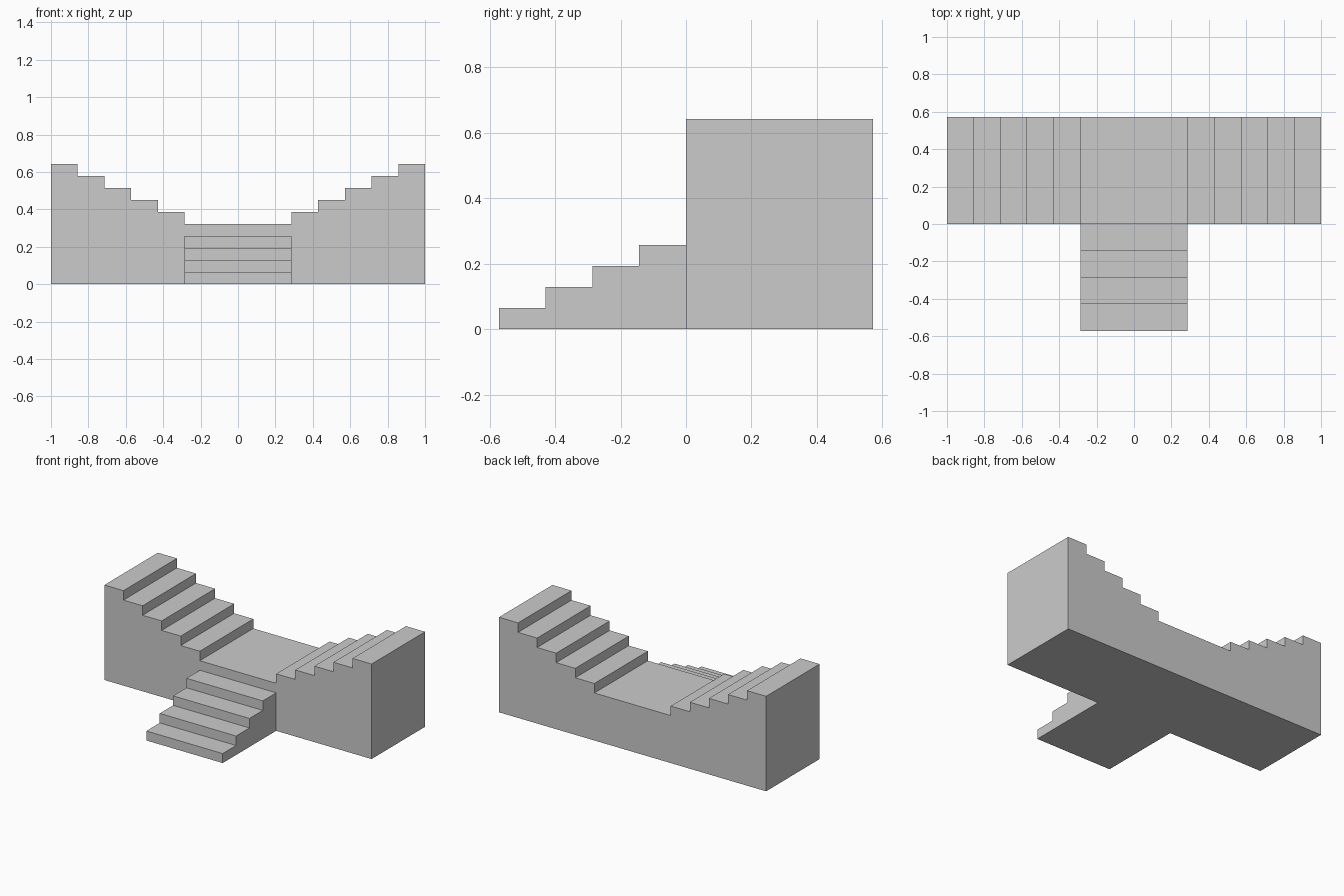
import bpy, bmesh
from mathutils import Vector

if "Cube" in bpy.data.objects:
    bpy.data.objects.remove(bpy.data.objects["Cube"])

TREAD = 1 / 7       # depth of one step
RISE = 0.45 / 7     # height of one step
WIDTH = 4 * TREAD   # width of every flight


def stairs(start, first, count):
    """Stepped outline points (distance, height) climbing away from start."""
    pts = []
    for i in range(count):
        h = (first + i) * RISE
        pts += [(start + i * TREAD, h), (start + (i + 1) * TREAD, h)]
    return pts


def extrude_profile(name, points, direction):
    """Fill a closed outline and extrude it into a solid."""
    bm = bmesh.new()
    face = bm.faces.new([bm.verts.new(p) for p in points])
    ext = bmesh.ops.extrude_face_region(bm, geom=[face], use_keep_orig=True)
    moved = [v for v in ext["geom"] if isinstance(v, bmesh.types.BMVert)]
    bmesh.ops.translate(bm, verts=moved, vec=Vector(direction))
    bmesh.ops.recalc_face_normals(bm, faces=bm.faces[:])
    mesh = bpy.data.meshes.new(name)
    bm.to_mesh(mesh)
    bm.free()
    obj = bpy.data.objects.new(name, mesh)
    bpy.context.collection.objects.link(obj)
    return obj


# Landing with a side flight rising to the left and right
half = [(WIDTH / 2, 5 * RISE)] + stairs(WIDTH / 2, 6, 5) + [(1, 0)]
outline = half + [(-x, z) for x, z in reversed(half)]
extrude_profile("landing_and_side_flights",
                [(x, 0, z) for x, z in outline], (0, WIDTH, 0))

# Front flight leading up to the landing
outline = [(-WIDTH, 0)] + stairs(-WIDTH, 1, 4) + [(0, 0)]
extrude_profile("front_flight",
                [(-WIDTH / 2, y, z) for y, z in outline], (WIDTH, 0, 0))
